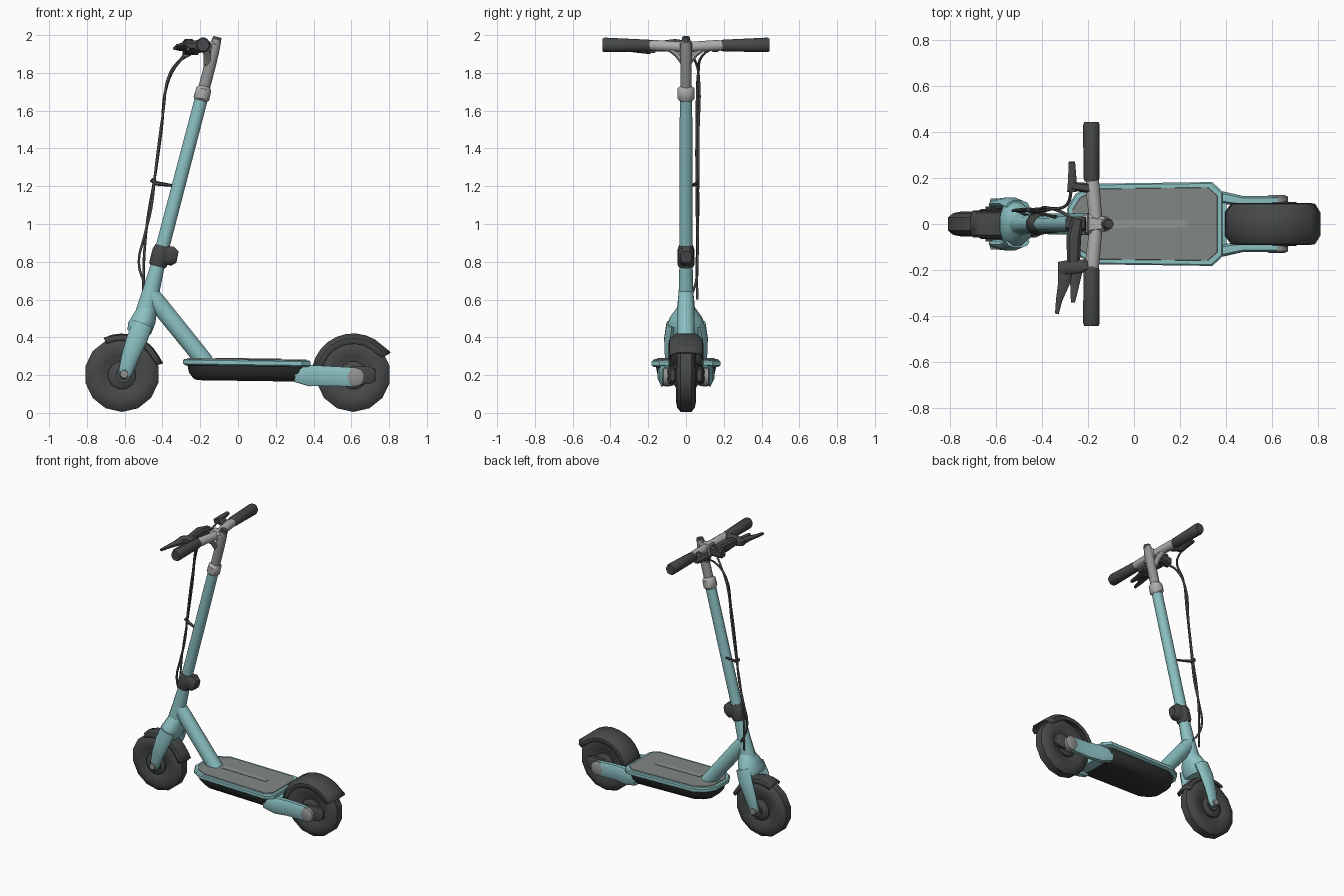
import bpy, bmesh, math
from mathutils import Vector


def material(name, c):
    m = bpy.data.materials.new(name)
    m.diffuse_color = (*c, 1)
    return m


TEAL = material("teal paint", (0.26, 0.53, 0.54))
DARK = material("dark rubber", (0.062, 0.066, 0.067))
BLACK = material("black underside", (0.03, 0.032, 0.033))
DECK = material("grey deck mat", (0.22, 0.245, 0.24))
LIGHT = material("light grey metal", (0.42, 0.42, 0.41))
STEEL = material("mid grey metal", (0.29, 0.30, 0.295))


def make(name, verts, faces, mat, angle=40):
    me = bpy.data.meshes.new(name)
    me.from_pydata([tuple(v) for v in verts], [], faces)
    bm = bmesh.new()
    bm.from_mesh(me)
    bmesh.ops.recalc_face_normals(bm, faces=bm.faces)
    bm.to_mesh(me)
    bm.free()
    me.materials.append(mat)
    ob = bpy.data.objects.new(name, me)
    bpy.context.collection.objects.link(ob)
    bpy.ops.object.select_all(action='DESELECT')
    ob.select_set(True)
    bpy.context.view_layer.objects.active = ob
    bpy.ops.object.shade_smooth_by_angle(angle=math.radians(angle))
    return ob


def skin(name, rings, mat, angle=40):
    """Join closed rings of equal length and cap both ends."""
    n, verts, faces = len(rings[0]), [p for r in rings for p in r], []
    for i in range(len(rings) - 1):
        for j in range(n):
            k = (j + 1) % n
            faces.append((i*n + j, i*n + k, (i+1)*n + k, (i+1)*n + j))
    faces.append(tuple(range(n)))
    faces.append(tuple(range((len(rings)-1)*n, len(rings)*n)))
    return make(name, verts, faces, mat, angle)


def loft(name, path, mat, sides=12, ref=(0, 1, 0), box=False, angle=40):
    """Sweep ellipses along path points (x, y, z, half size along ref, other half size)."""
    pts = [Vector(p[:3]) for p in path]
    rings = []
    for i, p in enumerate(path):
        t = (pts[min(i+1, len(pts)-1)] - pts[max(i-1, 0)]).normalized()
        u = Vector(ref)
        u = (u - t * u.dot(t)).normalized()
        v = t.cross(u)
        if box:   # chamfered rectangle
            shape = [(1, .6), (.6, 1), (-.6, 1), (-1, .6), (-1, -.6), (-.6, -1), (.6, -1), (1, -.6)]
        else:
            shape = [(math.cos(2*math.pi*(k+.5)/sides), math.sin(2*math.pi*(k+.5)/sides)) for k in range(sides)]
        rings.append([pts[i] + u*a*p[3] + v*b*p[4] for a, b in shape])
    return skin(name, rings, mat, angle)


def lathe_y(name, x, z, profile, mat, sides=14):
    """Turn (y, radius) profile about an axis parallel to y."""
    rings = [[(x + r*math.cos(2*math.pi*(k+.5)/sides), y, z + r*math.sin(2*math.pi*(k+.5)/sides))
              for k in range(sides)] for y, r in profile]
    return skin(name, rings, mat)


def fender(name, x, z, a0, a1, steps, section, mat, flare=0.0):
    verts, faces, n = [], [], len(section)
    for i in range(steps + 1):
        a = math.radians(a0 + (a1 - a0)*i/steps)
        extra = flare if i == steps else 0
        for y, r in section:
            verts.append((x + (r+extra)*math.cos(a), y, z + (r+extra)*math.sin(a)))
    for i in range(steps):
        for j in range(n - 1):
            faces.append((i*n+j, i*n+j+1, (i+1)*n+j+1, (i+1)*n+j))
    ob = make(name, verts, faces, mat)
    mod = ob.modifiers.new("thickness", 'SOLIDIFY')
    mod.thickness = 0.008
    mod.offset = 0
    return ob


def sx(z):
    """x of the raked steering axis at height z."""
    return -0.42 + 0.2614*(z - 0.8)


def stem(name, rows, mat, **kw):
    return loft(name, [(sx(z), 0, z, a, b) for z, a, b in rows], mat, **kw)


# wheels: solid rounded tyres with hub discs
for label, x in (("front", -0.615), ("rear", 0.61)):
    half = [(0.028, 0.198), (0.047, 0.175), (0.054, 0.14), (0.045, 0.10), (0.038, 0.085)]
    prof = [(-y, r) for y, r in reversed(half)] + half
    lathe_y(label + "_wheel", x, 0.203, prof, DARK)
    lathe_y(label + "_hub", x, 0.2, [(-0.065, 0.05), (-0.05, 0.075), (0.05, 0.075), (0.065, 0.05)], DARK, 12)

# steering column
stem("head_tube", [(0.47, 0.055, 0.055), (0.54, 0.05, 0.054), (0.64, 0.04, 0.047), (0.79, 0.036, 0.038)], TEAL)
stem("column_tube", [(0.78, 0.036, 0.038), (1.68, 0.034, 0.036)], TEAL)
stem("column_collar", [(1.655, 0.036, 0.037), (1.665, 0.047, 0.044), (1.715, 0.047, 0.042), (1.73, 0.03, 0.03)], LIGHT)
stem("upper_stem", [(1.72, 0.03, 0.032), (1.85, 0.03, 0.032), (1.92, 0.033, 0.03), (1.975, 0.025, 0.025)], STEEL)
stem("stem_cap", [(1.965, 0.024, 0.028), (1.99, 0.02, 0.022)], DARK)

# folding clamp
stem("clamp_band", [(0.775, 0.04, 0.043), (0.79, 0.047, 0.05), (0.86, 0.047, 0.05), (0.885, 0.038, 0.04)], DARK)
loft("clamp_latch", [(-0.40, 0, 0.835, 0.036, 0.05), (-0.345, 0, 0.83, 0.04, 0.05),
                     (-0.32, 0, 0.825, 0.028, 0.03)], DARK, box=True)

# down tube to the deck
loft("down_tube", [(-0.47, 0, 0.64, 0.04, 0.045), (-0.42, 0, 0.575, 0.045, 0.05),
                   (-0.17, 0, 0.265, 0.05, 0.048)], TEAL)

# fork crown, legs and axle caps
loft("fork_crown", [(-0.475, 0, 0.56, 0.045, 0.05), (-0.495, 0, 0.50, 0.088, 0.065),
                    (-0.52, 0, 0.45, 0.108, 0.07), (-0.53, 0, 0.42, 0.105, 0.06)], TEAL)
for s, side in ((-1, "right"), (1, "left")):
    loft("fork_leg_" + side, [(-0.505, s*0.075, 0.47, 0.03, 0.055), (-0.535, s*0.09, 0.39, 0.027, 0.055),
                              (-0.57, s*0.09, 0.30, 0.023, 0.046), (-0.595, s*0.085, 0.215, 0.02, 0.038),
                              (-0.605, s*0.083, 0.185, 0.015, 0.022)], TEAL, sides=10)
    lathe_y("fork_axle_cap_" + side, -0.603, 0.205, [(s*0.07, 0.027), (s*0.11, 0.022)], STEEL, 8)
    lathe_y("front_axle_nut_" + side, -0.605, 0.2, [(s*0.05, 0.042), (s*0.075, 0.042)], DARK, 8)

fender("front_fender", -0.615, 0.2, 116, 16, 8,
       [(-0.056, 0.185), (-0.045, 0.21), (0, 0.216), (0.045, 0.21), (0.056, 0.185)], DARK, 0.008)

# deck: layered outline
HALF = [(-0.29, 0.07), (-0.255, 0.13), (-0.18, 0.175), (0.34, 0.182), (0.385, 0.14)]


def outline(z, inset=0.0, tail=0.0):
    half = [(0.05 + (x - 0.05)*(1 - inset/0.34) + tail, y*(1 - inset/0.18)) for x, y in HALF]
    pts = half + [(x, -y) for x, y in reversed(half)]
    return [(x, y, z - 0.014*(x + 0.28)) for x, y in pts]


skin("deck_rim", [outline(0.252, 0.012), outline(0.26), outline(0.28), outline(0.286, 0.006)], TEAL, 30)
skin("deck_hull", [outline(0.256, 0.022), outline(0.215, 0.03), outline(0.182, 0.055), outline(0.174, 0.075)], BLACK)
skin("deck_mat", [outline(0.284, 0.022), outline(0.291, 0.024)], DECK, 30)
skin("deck_stripe", [[(x, y, z - 0.014*(x + 0.28)) for x, y in
                      ((-0.12, -0.017), (0.23, -0.014), (0.23, 0.014), (-0.12, 0.017))]
                     for z in (0.289, 0.294)], STEEL, 30)

# rear arms, end caps and axle parts
loft("rear_bridge", [(0.31, 0, 0.21, 0.14, 0.04), (0.40, 0, 0.205, 0.115, 0.04)], TEAL, box=True)
for s, side in ((-1, "right"), (1, "left")):
    loft("rear_arm_" + side, [(0.30, s*0.125, 0.205, 0.026, 0.04), (0.38, s*0.115, 0.197, 0.027, 0.056),
                              (0.47, s*0.1, 0.195, 0.022, 0.053), (0.62, s*0.1, 0.19, 0.022, 0.05)],
         TEAL, box=True, angle=50)
    lathe_y("rear_arm_cap_" + side, 0.62, 0.19, [(s*0.075, 0.05), (s*0.118, 0.05), (s*0.125, 0.036)], STEEL, 12)
    loft("rear_axle_block_" + side, [(0.60, s*0.08, 0.195, 0.02, 0.05), (0.70, s*0.075, 0.2, 0.02, 0.045),
                                     (0.725, s*0.07, 0.2, 0.012, 0.03)], DARK, box=True)

fender("rear_fender", 0.61, 0.2, 168, 31, 10,
       [(-0.088, 0.165), (-0.084, 0.192), (-0.05, 0.217), (0.05, 0.217), (0.084, 0.192), (0.088, 0.165)],
       DARK, 0.012)

# handlebar with flared centre joint
BX, BZ = -0.185, 1.945
loft("handlebar", [(BX+0.005, -0.2, BZ, 0.027, 0.027), (BX+0.005, -0.16, BZ, 0.032, 0.03),
                   (BX+0.015, -0.06, BZ-0.005, 0.03, 0.028), (BX+0.02, 0, BZ-0.01, 0.03, 0.032),
                   (BX+0.015, 0.06, BZ-0.005, 0.03, 0.028), (BX+0.005, 0.16, BZ, 0.032, 0.03),
                   (BX+0.005, 0.2, BZ, 0.027, 0.027)], LIGHT, ref=(1, 0, 0))
loft("handlebar_joint", [(-0.20, 0, 1.94, 0.045, 0.03), (-0.12, 0, 1.93, 0.028, 0.035)], LIGHT, box=True)
for s, side in ((-1, "right"), (1, "left")):
    loft("grip_" + side, [(BX, s*0.185, BZ, 0.03, 0.03), (BX, s*0.2, BZ, 0.036, 0.032),
                          (BX, s*0.43, BZ+0.003, 0.037, 0.04), (BX, s*0.443, BZ+0.003, 0.032, 0.034)],
         DARK, ref=(1, 0, 0))
    loft("stem_gusset_" + side, [(-0.165, 0, 1.84, 0.02, 0.02), (-0.165, s*0.05, 1.90, 0.02, 0.016),
                                 (-0.175, s*0.1, 1.935, 0.02, 0.014)], LIGHT, sides=8, ref=(1, 0, 0))

# controls: display, thumb control, brake lever, bell
loft("display_unit", [(-0.262, -0.165, 1.94, 0.028, 0.026), (-0.262, -0.06, 1.945, 0.032, 0.034),
                      (-0.245, 0.02, 1.94, 0.025, 0.028)], DARK, ref=(1, 0, 0), box=True)
loft("headlight", [(-0.21, 0, 1.93, 0.03, 0.035), (-0.295, 0, 1.925, 0.027, 0.03)], DARK, box=True)
loft("lever_housing", [(-0.20, -0.18, 1.94, 0.025, 0.034), (-0.26, -0.185, 1.94, 0.032, 0.03),
                       (-0.325, -0.19, 1.935, 0.026, 0.016)], DARK, box=True)
loft("brake_lever", [(-0.295, -0.17, 1.937, 0.035, 0.016), (-0.305, -0.26, 1.935, 0.025, 0.012),
                     (-0.325, -0.33, 1.932, 0.014, 0.01), (-0.335, -0.39, 1.93, 0.008, 0.008)],
     DARK, ref=(1, 0, 0), box=True)
loft("thumb_control", [(-0.25, -0.19, 1.915, 0.03, 0.016), (-0.265, -0.34, 1.925, 0.009, 0.009)],
     DARK, ref=(1, 0, 0), box=True)
loft("bell_mount", [(-0.19, 0.155, 1.94, 0.022, 0.03), (-0.27, 0.165, 1.95, 0.018, 0.02)], DARK, box=True)
loft("bell_lever", [(-0.27, 0.14, 1.95, 0.02, 0.018), (-0.268, 0.2, 1.955, 0.018, 0.016),
                    (-0.27, 0.27, 1.96, 0.014, 0.01)], DARK, ref=(1, 0, 0), box=True)

# cables and tie
R = 0.007


def cable(name, pts):
    cu = bpy.data.curves.new(name, 'CURVE')
    cu.dimensions = '3D'
    cu.bevel_depth = R
    cu.bevel_resolution = 1
    cu.resolution_u = 4
    sp = cu.splines.new('BEZIER')
    sp.bezier_points.add(len(pts) - 1)
    for b, p in zip(sp.bezier_points, pts):
        b.co = p
        b.handle_left_type = b.handle_right_type = 'AUTO'
    cu.materials.append(DARK)
    ob = bpy.data.objects.new(name, cu)
    bpy.context.collection.objects.link(ob)


cable("brake_cable", [(-0.27, 0.16, 1.94), (-0.29, 0.085, 1.89), (-0.36, 0.065, 1.80), (-0.395, 0.058, 1.6),
                      (-0.435, 0.056, 1.3), (-0.46, 0.058, 1.08), (-0.50, 0.06, 0.92),
                      (-0.525, 0.058, 0.80), (-0.50, 0.055, 0.70), (-0.46, 0.035, 0.64)])
cable("power_cable", [(-0.25, 0.01, 1.90), (-0.31, 0.05, 1.86), (-0.375, 0.07, 1.74), (-0.405, 0.066, 1.5),
                      (-0.445, 0.064, 1.22), (-0.475, 0.064, 1.05), (-0.495, 0.062, 0.86),
                      (-0.50, 0.058, 0.72), (-0.50, 0.06, 0.60)])
loft("cable_tie", [(-0.46, 0.062, 1.235, 0.012, 0.012), (-0.43, 0.058, 1.215, 0.011, 0.012),
                   (-0.32, 0.02, 1.2, 0.005, 0.006)], DARK, sides=6)
